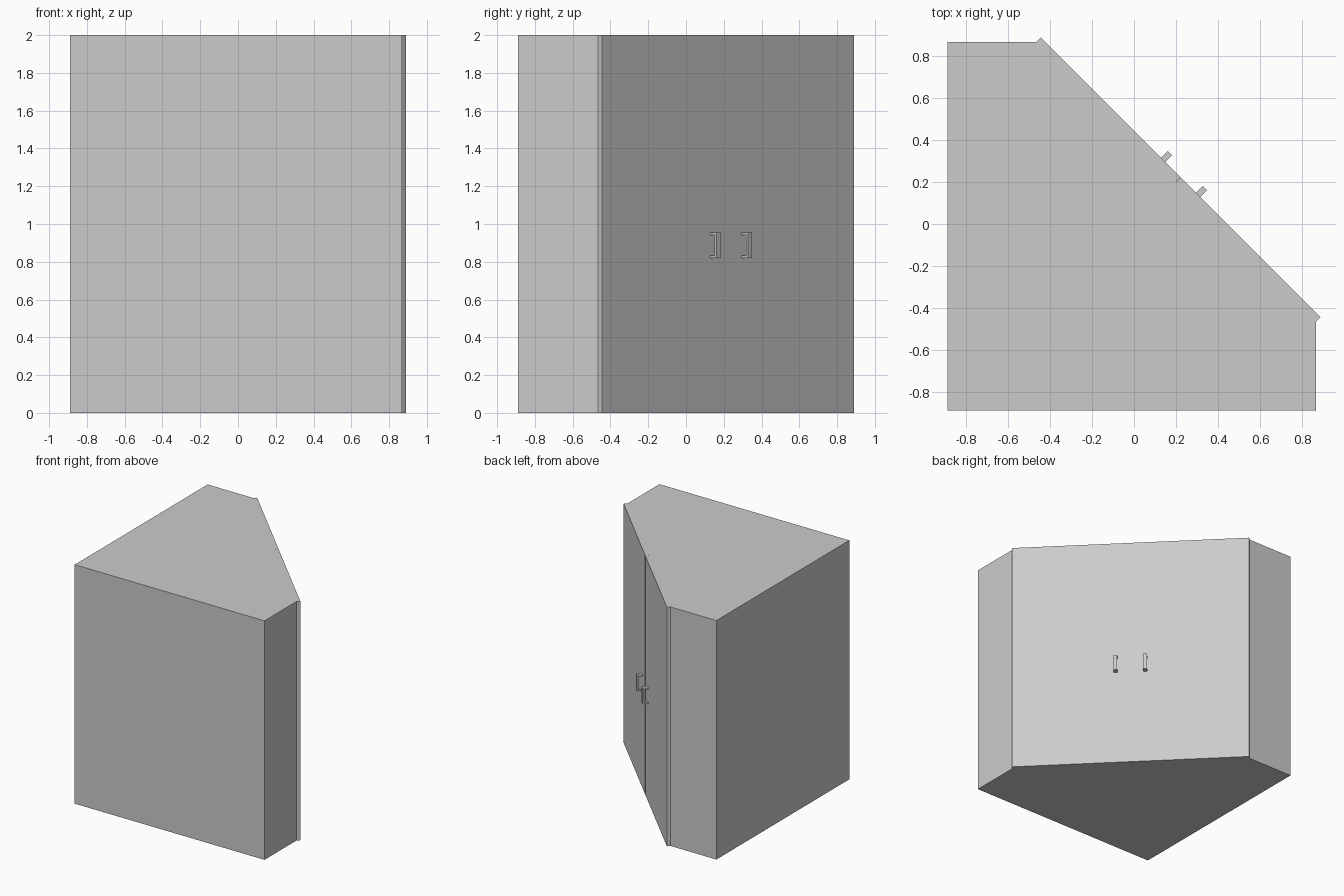
import bpy, bmesh
from math import sqrt, pi
from mathutils import Matrix, Vector

if "Cube" in bpy.data.objects:
    bpy.data.objects.remove(bpy.data.objects["Cube"])

H = 2.0      # height
W = 0.889    # half of overall footprint
E = 0.868    # outer edge of the short end panels
T = 0.03     # board thickness
C = 0.445    # x (or y) of the inner end of the door front
K = C - 0.021  # same on the carcass front, behind the doors


def prism(name, points, z0, z1, matrix=Matrix()):
    """Extrude a counter-clockwise outline from z0 to z1."""
    bm = bmesh.new()
    face = bm.faces.new([bm.verts.new((x, y, z0)) for x, y in points])
    top = bmesh.ops.extrude_face_region(bm, geom=[face])["geom"]
    verts = [v for v in top if isinstance(v, bmesh.types.BMVert)]
    bmesh.ops.translate(bm, verts=verts, vec=(0, 0, z1 - z0))
    bmesh.ops.recalc_face_normals(bm, faces=bm.faces)
    bm.transform(matrix)
    mesh = bpy.data.meshes.new(name)
    bm.to_mesh(mesh)
    bm.free()
    obj = bpy.data.objects.new(name, mesh)
    bpy.context.collection.objects.link(obj)
    return obj


def box(name, x, y, z, matrix=Matrix()):
    outline = [(x[0], y[0]), (x[1], y[0]), (x[1], y[1]), (x[0], y[1])]
    return prism(name, outline, *z, matrix)


# Corner footprint: two long wall sides, two short ends, one diagonal front
c = E - 0.402   # front corner of each short end
footprint = [(-W, -W), (E, -W), (E, -c), (-c, E), (-W, E)]
prism("top_board", footprint, H - T, H)
prism("bottom_board", footprint, 0, T)

# Wall and end panels
inner = (T, H - T)
box("back_panel_a", (-W, E - T), (-W, -W + T), inner)
box("back_panel_b", (-W, -W + T), (-W + T, E - T), inner)
prism("end_panel_a", [(E - T, -W), (E, -W), (E, -c), (E - T, -c + T)], *inner)
prism("end_panel_b", [(-W, E - T), (-c + T, E - T), (-c, E), (-W, E)], *inner)

# Diagonal frame: local x runs along the doors, local y points outward
mid = (W - C) / 2
diagonal = Matrix.Translation((mid, mid, 0)) @ Matrix.Rotation(-pi / 4, 4, "Z")
half = (W + C) / sqrt(2)

# Doors with a C-shaped pull each
for side, name in ((-1, "left"), (1, "right")):
    box(name + "_door", sorted((side * 0.001, side * half)), (-T, 0), (0, H), diagonal)
    hx = (side * 0.118 - 0.015, side * 0.118 + 0.015)
    # handle profile in (outward, height), extruded across its width
    profile = [(0, 0.82), (0.046, 0.82), (0.046, 0.955), (0, 0.955),
               (0, 0.943), (0.034, 0.943), (0.034, 0.832), (0, 0.832)]
    upright = Matrix(((0, 0, 1, 0), (1, 0, 0, 0), (0, 1, 0, 0), (0, 0, 0, 1)))
    prism(name + "_handle", profile, *hx, diagonal @ upright)
